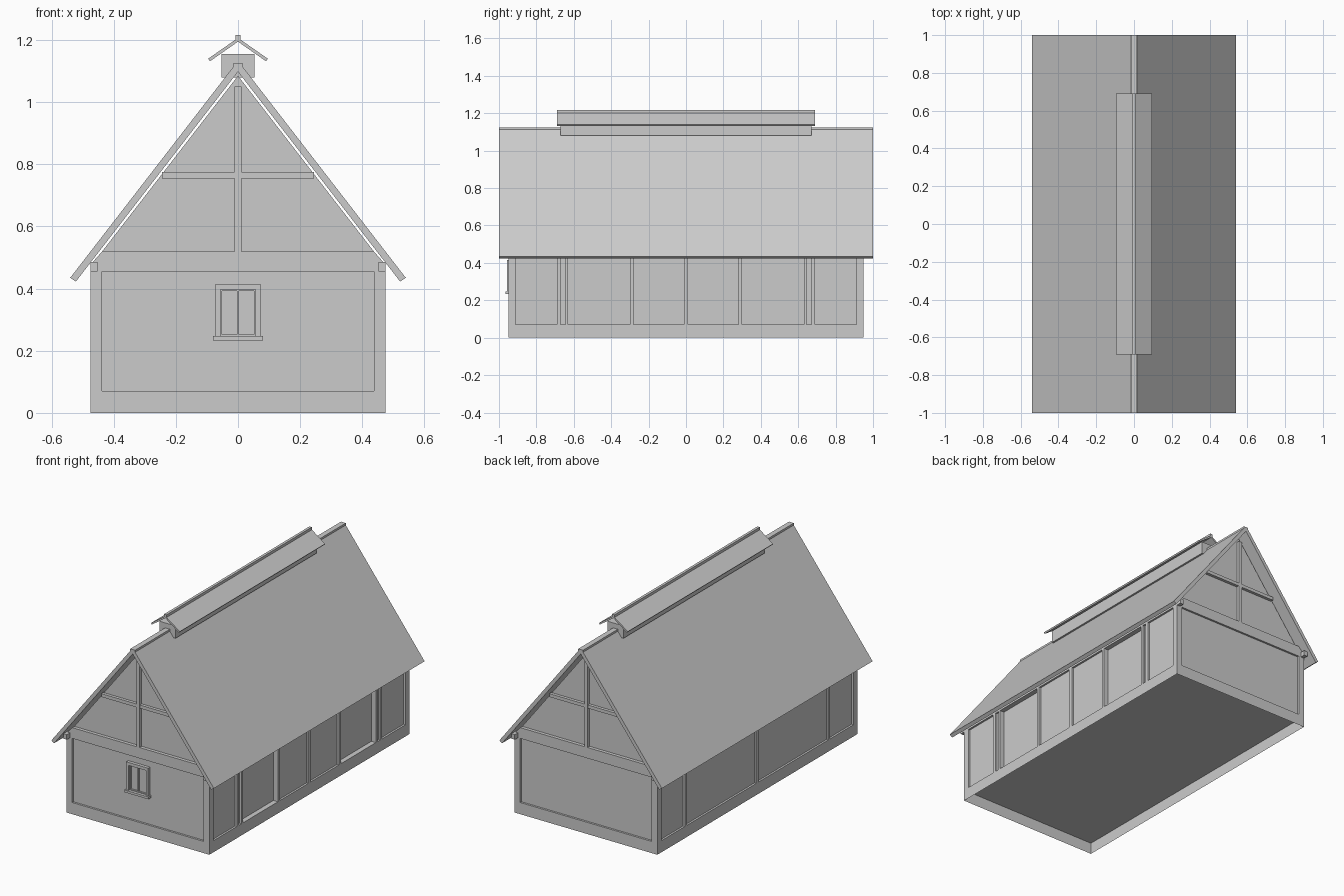
import bpy

if "Cube" in bpy.data.objects:
    bpy.data.objects.remove(bpy.data.objects["Cube"])

def mesh(name, verts, faces):
    me = bpy.data.meshes.new(name)
    me.from_pydata(verts, [], faces)
    me.update()
    ob = bpy.data.objects.new(name, me)
    bpy.context.collection.objects.link(ob)
    return ob

def prism(name, profile, y0, y1):
    """Extrude an x-z profile (counter-clockwise seen from the front) along y."""
    n = len(profile)
    verts = [(x, y, z) for y in (y0, y1) for x, z in profile]
    faces = [tuple(range(n)), tuple(range(2 * n - 1, n - 1, -1))]
    faces += [(i, i + n, (i + 1) % n + n, (i + 1) % n) for i in range(n)]
    return mesh(name, verts, faces)

def box(name, x0, x1, y0, y1, z0, z1):
    x0, x1 = sorted((x0, x1))
    y0, y1 = sorted((y0, y1))
    return prism(name, [(x0, z0), (x1, z0), (x1, z1), (x0, z1)], y0, y1)

def mirrored(half):
    """Complete a right-hand half profile across x = 0."""
    return half + [(-x, z) for x, z in reversed(half) if x > 0]

W, L = 0.475, 0.95        # half width and half length of the walls
Z0, Z1 = 0.07, 0.455      # bottom and top of the wall panels

# Plinth: hollow underneath, its top doubles as the floor
corners = [(-W, -L), (W, -L), (W, L), (-W, L)]
mesh("plinth", [(x, y, z) for z in (0, Z0) for x, y in corners],
     [(0, 1, 5, 4), (1, 2, 6, 5), (2, 3, 7, 6), (3, 0, 4, 7), (4, 5, 6, 7)])

# Wall core (its sides are the recessed doors) and side infill panels
box("wall_core", -0.445, 0.445, -0.938, 0.938, Z0, Z1 + 0.02)
box("left_infill", -0.463, -0.44, -0.93, 0.93, Z0, Z1 + 0.005)
for y0, y1 in ((-0.93, -0.635), (-0.29, 0.29), (0.635, 0.93)):
    box("right_infill", 0.44, 0.463, y0, y1, Z0, Z1 + 0.005)

# Timber frame: top beams, corner posts, side posts and door jambs
prism("top_beam", mirrored([(W, Z1), (W, 0.477), (0.437, 0.52)]), -L, L)
for sx in (-1, 1):
    for sy in (-1, 1):
        box("corner_post", sx * 0.437, sx * W, sy * 0.912, sy * L, Z0, Z1)
        box("side_post", sx * 0.44, sx * W, sy * 0.67, sy * 0.69, Z0, Z1)
    box("middle_post", sx * 0.44, sx * W, -0.012, 0.012, Z0, Z1)
    box("wall_plate", sx * 0.452, sx * W, -0.98, 0.98, 0.455, 0.485)
for sy in (-1, 1):
    box("door_jamb", 0.44, W, sy * 0.28, sy * 0.30, Z0, Z1)
    box("door_jamb", 0.44, W, sy * 0.63, sy * 0.645, Z0, Z1)

# Gable walls with king post and collar beam at both ends
prism("gable_wall", mirrored([(0.437, 0.52), (0, 1.085)]), -0.93, 0.93)
for sy in (-1, 1):
    box("king_post", -0.011, 0.011, sy * 0.92, sy * L, 0.52, 1.05)
    box("collar_beam", -0.245, 0.245, sy * 0.92, sy * 0.948, 0.755, 0.775)

# Main roof and ridge cap
prism("roof", [(0, 1.098), (0.522, 0.4225), (0.54, 0.435), (0.016, 1.113),
               (-0.016, 1.113), (-0.54, 0.435), (-0.522, 0.4225)], -1, 1)
box("ridge_cap", -0.016, 0.016, -1, 1, 1.10, 1.125)

# Ridge vent with its own small roof
box("vent_body", -0.053, 0.053, -0.67, 0.67, 1.08, 1.155)
prism("vent_roof", [(0, 1.195), (0.09, 1.132), (0.096, 1.14), (0, 1.207),
                    (-0.096, 1.14), (-0.09, 1.132)], -0.69, 0.69)
box("vent_ridge_cap", -0.008, 0.008, -0.69, 0.69, 1.198, 1.217)

# Front window: casing, sill, sash and mullion
for sx in (-1, 1):
    box("window_casing_side", sx * 0.057, sx * 0.073, -0.957, -0.93, 0.247, 0.415)
    box("window_sash_side", sx * 0.052, sx * 0.057, -0.948, -0.93, 0.247, 0.397)
box("window_casing_top", -0.057, 0.057, -0.957, -0.93, 0.397, 0.415)
box("window_sill", -0.08, 0.08, -0.965, -0.93, 0.233, 0.247)
box("window_sash_top", -0.052, 0.052, -0.948, -0.93, 0.392, 0.397)
box("window_sash_bottom", -0.052, 0.052, -0.948, -0.93, 0.247, 0.252)
box("window_mullion", -0.003, 0.003, -0.948, -0.93, 0.252, 0.392)
